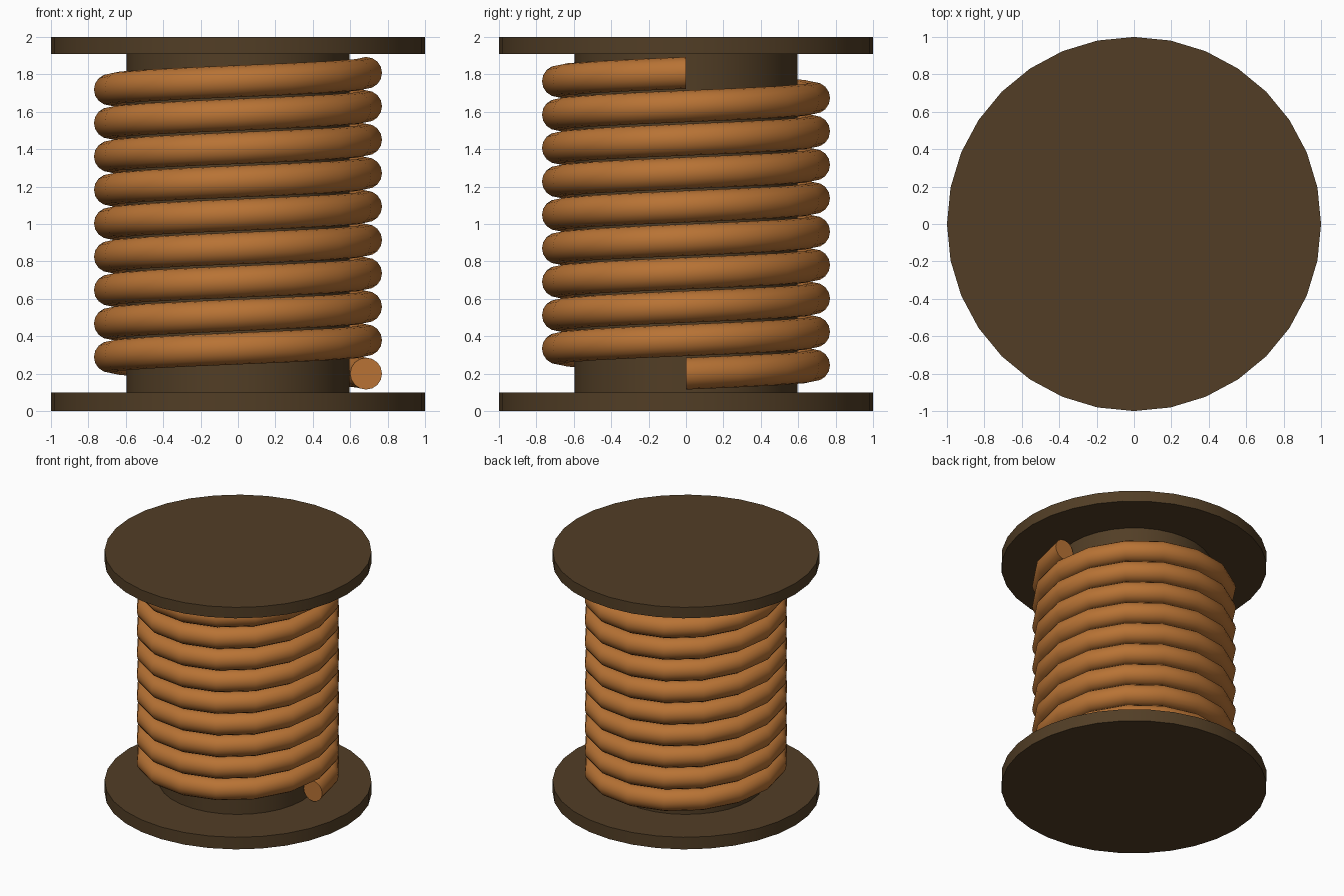
import bpy, bmesh, math

if "Cube" in bpy.data.objects:
    bpy.data.objects.remove(bpy.data.objects["Cube"])


def material(name, rgb):
    m = bpy.data.materials.new(name)
    m.diffuse_color = (*rgb, 1.0)
    m.use_nodes = True
    m.node_tree.nodes["Principled BSDF"].inputs["Base Color"].default_value = m.diffuse_color
    return m


dark_brown = material("dark brown", (0.084, 0.048, 0.019))
copper = material("copper", (0.479, 0.171, 0.035))


def finish(obj, mat):
    obj.data.materials.append(mat)
    bpy.ops.object.select_all(action='DESELECT')
    obj.select_set(True)
    bpy.context.view_layer.objects.active = obj
    bpy.ops.object.shade_smooth_by_angle(angle=math.radians(40))


def disc(name, radius, z0, z1):
    bpy.ops.mesh.primitive_cylinder_add(vertices=32, radius=radius, depth=z1 - z0,
                                        location=(0, 0, (z0 + z1) / 2))
    obj = bpy.context.object
    obj.name = name
    finish(obj, dark_brown)


# Spool: two flanges and the core between them
disc("bottom_flange", 1.0, 0.0, 0.10)
disc("top_flange", 1.0, 1.91, 2.0)
disc("core", 0.595, 0.10, 1.91)

# Wire: round section swept along a nine-turn helix, starting and ending at +x
TURNS, STEPS, SIDES = 9, 16, 16
COIL_R, WIRE_R = 0.685, 0.085
Z_START, Z_END = 0.20, 1.808

bm = bmesh.new()
rings = []
total = TURNS * STEPS
for i in range(total + 1):
    a = 2 * math.pi * i / STEPS
    zc = Z_START + (Z_END - Z_START) * i / total
    ring = []
    for j in range(SIDES):
        b = 2 * math.pi * j / SIDES
        r = COIL_R + WIRE_R * math.cos(b)
        ring.append(bm.verts.new((r * math.cos(a), r * math.sin(a),
                                  zc + WIRE_R * math.sin(b))))
    rings.append(ring)
for r0, r1 in zip(rings, rings[1:]):
    for j in range(SIDES):
        k = (j + 1) % SIDES
        bm.faces.new((r0[j], r0[k], r1[k], r1[j]))
# Flat cut ends of the wire
bm.faces.new(rings[0])
bm.faces.new(rings[-1])
bmesh.ops.recalc_face_normals(bm, faces=bm.faces)

mesh = bpy.data.meshes.new("wire_coil")
bm.to_mesh(mesh)
bm.free()
coil = bpy.data.objects.new("wire_coil", mesh)
bpy.context.collection.objects.link(coil)
finish(coil, copper)
